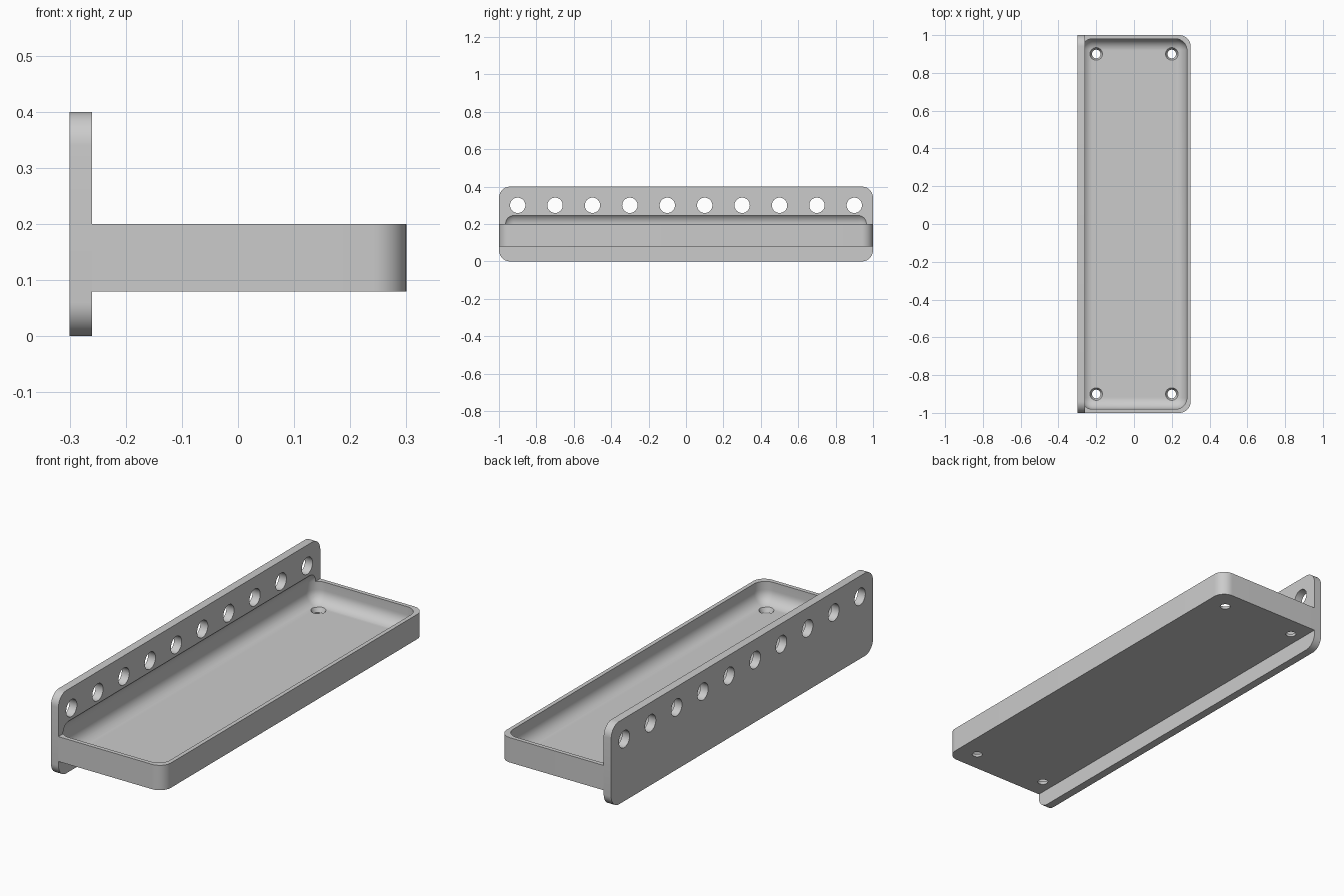
import bpy
import bmesh
from math import radians
from mathutils import Matrix

if "Cube" in bpy.data.objects:
    bpy.data.objects.remove(bpy.data.objects["Cube"], do_unlink=True)

grey = bpy.data.materials.new("light_grey")
grey.use_nodes = True
grey.diffuse_color = (0.6, 0.6, 0.6, 1)
grey.node_tree.nodes["Principled BSDF"].inputs["Base Color"].default_value = (0.6, 0.6, 0.6, 1)

RADIUS = 0.06
SEGMENTS = 10


def add_object(name, bm):
    bmesh.ops.recalc_face_normals(bm, faces=bm.faces)
    mesh = bpy.data.meshes.new(name)
    bm.to_mesh(mesh)
    bm.free()
    mesh.materials.append(grey)
    obj = bpy.data.objects.new(name, mesh)
    bpy.context.collection.objects.link(obj)
    return obj


def rounded_box(name, low, high, pick_edge):
    """Box between two corners, with the picked edges rounded."""
    bm = bmesh.new()
    bmesh.ops.create_cube(bm, size=1)
    for v in bm.verts:
        for i in range(3):
            v.co[i] = low[i] if v.co[i] < 0 else high[i]
    edges = [e for e in bm.edges if pick_edge(e.verts[0].co, e.verts[1].co)]
    bmesh.ops.bevel(bm, geom=edges, offset=RADIUS, segments=SEGMENTS,
                    profile=0.5, affect='EDGES')
    return add_object(name, bm)


def hole_cutter(name, centres, r_low, r_high, depth, turn=Matrix()):
    """Row of round pegs, all in one helper object."""
    bm = bmesh.new()
    for c in centres:
        bmesh.ops.create_cone(bm, cap_ends=True, segments=40, radius1=r_low,
                              radius2=r_high, depth=depth,
                              matrix=Matrix.Translation(c) @ turn)
    return add_object(name, bm)


def cut(obj, cutters):
    for cutter in cutters:
        cutter.hide_render = True
        mod = obj.modifiers.new("cut", 'BOOLEAN')
        mod.operation = 'DIFFERENCE'
        mod.solver = 'EXACT'
        mod.object = cutter
    bpy.ops.object.select_all(action='DESELECT')
    obj.select_set(True)
    bpy.context.view_layer.objects.active = obj
    for mod in list(obj.modifiers):
        bpy.ops.object.modifier_apply(modifier=mod.name)
    bpy.ops.object.shade_smooth_by_angle(angle=radians(30))


# Upright plate with rounded corners, and the tray with two rounded outer corners
plate = rounded_box("back_plate", (-0.3, -1, 0), (-0.26, 1, 0.4),
                    lambda a, b: abs(a.x - b.x) > 0.01)
tray = rounded_box("tray", (-0.26, -1, 0.08), (0.3, 1, 0.2),
                   lambda a, b: abs(a.z - b.z) > 0.01 and a.x > 0)

# Softly rounded hollow that scoops the tray and a groove in the plate
hollow = rounded_box("hollow_cutter", (-0.28, -0.98, 0.1), (0.28, 0.98, 0.261),
                     lambda a, b: True)

# Row of holes through the plate, and tapered drain holes in the tray floor
plate_holes = hole_cutter("plate_hole_cutter",
                          [(-0.28, -0.9 + 0.2 * i, 0.3) for i in range(10)],
                          0.041, 0.041, 0.1, Matrix.Rotation(radians(90), 4, 'Y'))
floor_holes = hole_cutter("floor_hole_cutter",
                          [(x, y, 0.09) for x in (-0.2, 0.2) for y in (-0.9, 0.9)],
                          0.018, 0.038, 0.04)

cut(plate, [hollow, plate_holes])
cut(tray, [hollow, floor_holes])

for helper in (hollow, plate_holes, floor_holes):
    bpy.data.objects.remove(helper, do_unlink=True)
